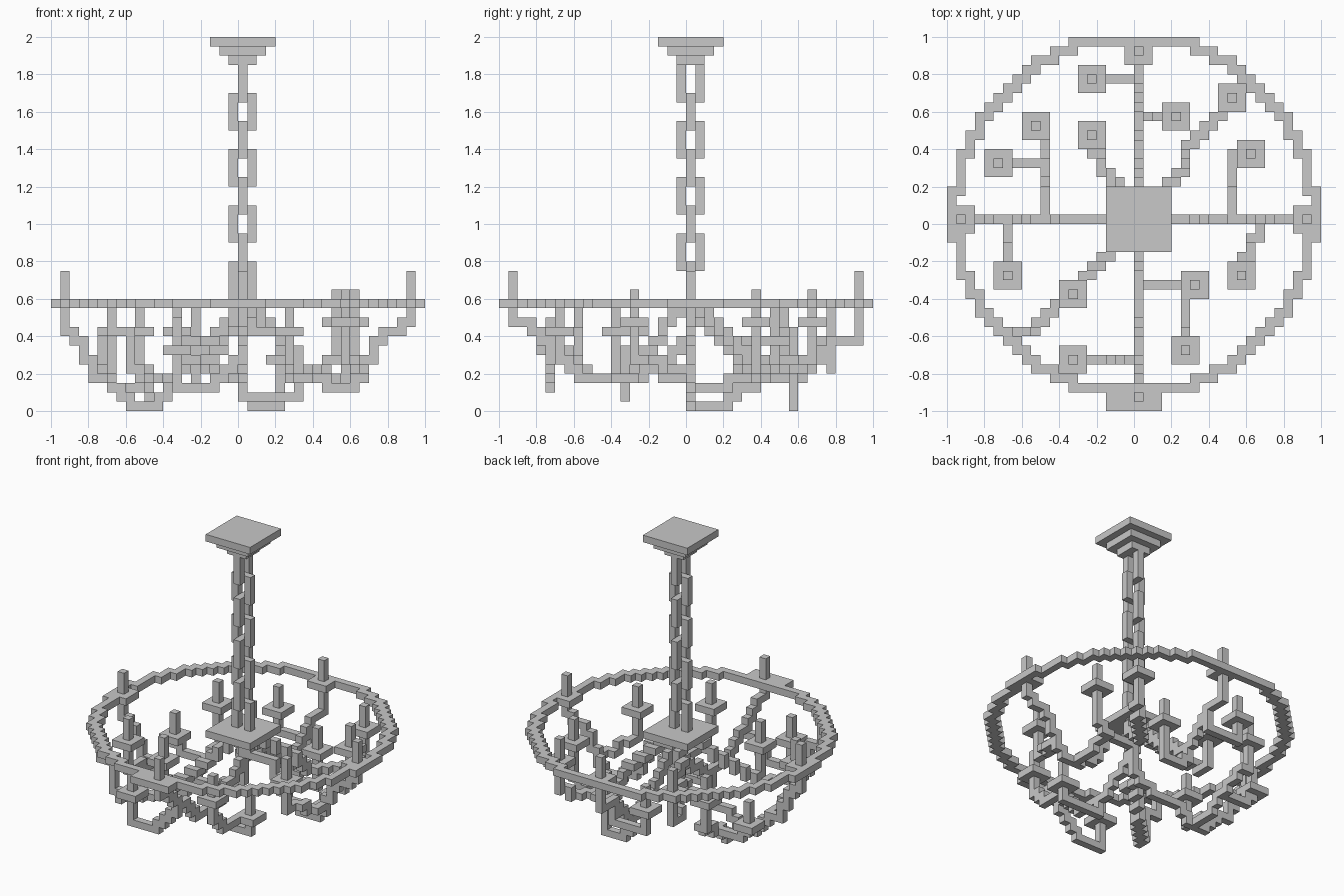
import bpy
import bmesh
from mathutils import Vector

S = 0.05  # size of one block

cube = bpy.data.objects.get("Cube")
if cube:
    bpy.data.objects.remove(cube, do_unlink=True)

GREY = (0.58, 0.58, 0.58, 1)
iron = bpy.data.materials.new("grey_iron")
iron.use_nodes = True
iron.diffuse_color = GREY
iron.node_tree.nodes["Principled BSDF"].inputs["Base Color"].default_value = GREY

taken = set()
SIDES = [Vector(d) for d in ((1, 0, 0), (-1, 0, 0), (0, 1, 0), (0, -1, 0), (0, 0, 1), (0, 0, -1))]


def build(name, cells):
    """Make one object from grid blocks, keeping only the outer faces."""
    cells = set(cells) - taken
    taken.update(cells)
    bm = bmesh.new()
    for c in cells:
        middle = Vector(c) + Vector((0.5, 0.5, 0.5))
        for n in SIDES:
            if tuple(int(a + b) for a, b in zip(c, n)) in cells:
                continue
            p = Vector((n.y, n.z, n.x))
            q = n.cross(p)
            f = middle + n / 2
            bm.faces.new([bm.verts.new((f + (p * i + q * j) / 2) * S)
                          for i, j in ((-1, -1), (1, -1), (1, 1), (-1, 1))])
    bmesh.ops.remove_doubles(bm, verts=bm.verts, dist=S / 100)
    bmesh.ops.dissolve_limit(bm, angle_limit=0.01, verts=bm.verts, edges=bm.edges)
    mesh = bpy.data.meshes.new(name)
    bm.to_mesh(mesh)
    bm.free()
    mesh.materials.append(iron)
    bpy.context.collection.objects.link(bpy.data.objects.new(name, mesh))


def box(x, y, z, r, h=1):
    """Square slab of blocks reaching r out from its middle block."""
    return {(x + i, y + j, z + k) for i in range(-r, r + 1)
            for j in range(-r, r + 1) for k in range(h)}


def path(*points):
    """Face-connected staircase of blocks through the points."""
    cells = {points[0]}
    for a, b in zip(points, points[1:]):
        d = [q - p for p, q in zip(a, b)]
        steps = sorted(((k + 0.5) / abs(d[i]), i) for i in range(3) for k in range(abs(d[i])))
        here = list(a)
        for _, i in steps:
            here[i] += 1 if d[i] > 0 else -1
            cells.add(tuple(here))
    return cells


def candle(name, x, y, z):
    build(name + "_drip_plate", box(x, y, z, 1))
    build(name + "_candle", box(x, y, z + 1, 0, 3))


# Ceiling mount and hub plate
build("ceiling_mount", box(0, 0, 39, 3) | box(0, 0, 38, 2) | box(0, 0, 37, 1))
build("hub_plate", box(0, 0, 11, 3))

# Chain of links turned a quarter from one to the next, joined at each overlap
for k in range(8):
    dx, dy = (1, 0) if k % 2 == 0 else (0, 1)
    z = 12 + 3 * k
    link = box(dx, dy, z, 0, 4) | box(-dx, -dy, z, 0, 4)
    if k:
        link |= box(0, 0, z, 0)
    build("chain_link", link)

# Ring: outline steps as (half width, row limit)
outline = [(20, 3), (19, 7), (18, 9), (17, 11), (16, 12), (15, 13), (14, 14),
           (13, 15), (12, 16), (11, 17), (9, 18), (7, 19)]


def inside(x, y):
    half = next((w for w, limit in outline if abs(y - 0.5) < limit), 0)
    return -half <= x < half


ring = {(x, y, 11) for x in range(-20, 20) for y in range(-18, 20) if inside(x, y)
        and not all(inside(x + i, y + j) for i in (-1, 0, 1) for j in (-1, 0, 1))}
ring |= {(x, y, 11) for x in range(-3, 3) for y in (-20, -19)}
build("ring", ring)

# Four main arms from hub to ring
build("hub_stem", box(0, 0, 4, 0, 7))
build("right_arm", path((0, 0, 4), (-2, 0, 3), (-3, 0, 2), (-7, 0, 2), (-9, 0, 0), (-12, 0, 0),
                        (-13, 0, 2), (-15, 0, 3), (-16, 0, 4), (-18, 0, 8), (-19, 0, 9), (-19, 0, 10)))
build("left_arm", path((0, 0, 9), (2, 0, 8), (5, 0, 8), (6, 0, 4), (8, 0, 3), (9, 0, 2), (12, 0, 2),
                       (13, 0, 4), (15, 0, 8), (18, 0, 9), (18, 0, 10)))
build("back_arm", path((0, 0, 10), (0, 2, 10), (0, 4, 7), (0, 7, 5), (0, 10, 3), (0, 12, 3),
                       (0, 13, 5), (0, 15, 7), (0, 18, 7), (0, 18, 10)))
build("front_arm", path((0, 0, 7), (0, -3, 5), (0, -5, 3), (0, -10, 3), (0, -14, 6),
                        (0, -16, 8), (0, -17, 9), (0, -19, 9), (0, -19, 10)))

# Diagonal arms
build("back_left_arm", path((1, 1, 10), (2, 3, 9), (5, 5, 6), (5, 8, 4), (8, 10, 4),
                            (10, 13, 5), (10, 13, 8)))
build("back_right_arm", path((-1, 1, 9), (-2, 3, 7), (-4, 6, 4), (-5, 8, 3), (-5, 9, 3), (-5, 9, 6)))
build("front_right_arm", path((-1, -1, 10), (-2, -3, 8), (-5, -5, 5), (-7, -8, 3), (-10, -11, 3),
                              (-12, -12, 4), (-12, -12, 8), (-14, -12, 8), (-14, -12, 10)))
build("front_right_riser", path((-7, -8, 3), (-7, -8, 7)))

# Branches off the arms
branches = {
    "back_right_branch": [(0, 15, 7), (0, 15, 4), (-5, 15, 4), (-5, 15, 6)],
    "back_left_branch": [(0, 11, 3), (0, 11, 1), (1, 11, 1), (1, 11, 0), (4, 11, 0), (4, 11, 4)],
    "right_inner_branch": [(-10, 0, 0), (-10, 3, 0), (-10, 6, 2), (-10, 10, 4), (-11, 10, 4), (-11, 10, 7)],
    "right_outer_branch": [(-10, 6, 2), (-13, 6, 2), (-15, 6, 3)],
    "right_front_branch": [(-14, 0, 3), (-14, -6, 4), (-14, -6, 7)],
    "left_back_branch": [(10, 0, 2), (10, 7, 3), (12, 7, 4), (12, 7, 8)],
    "left_front_branch": [(13, 0, 4), (13, -1, 4), (11, -5, 5), (11, -6, 5), (11, -6, 8)],
    "front_inner_branch": [(0, -7, 3), (0, -7, 1), (6, -7, 1), (6, -7, 2)],
    "front_left_branch": [(5, -8, 3), (5, -11, 3), (5, -14, 5), (5, -14, 7)],
    "front_right_branch": [(0, -15, 7), (0, -15, 5), (-3, -15, 2), (-6, -15, 2), (-7, -15, 3), (-7, -15, 5)],
}
for name, points in branches.items():
    build(name, path(*points))

# Candles on the ring, then on the arms and branches
for spot in ((-19, 0), (18, 0), (0, 18), (0, -19)):
    candle("ring", *spot, 11)
for spot in ((-5, 15, 7), (4, 11, 5), (10, 13, 9), (12, 7, 9), (-11, 10, 8), (-15, 6, 4), (-5, 9, 7),
             (-14, -6, 8), (-7, -8, 8), (-7, -15, 6), (6, -7, 3), (5, -14, 8), (11, -6, 9)):
    candle("branch", *spot)
